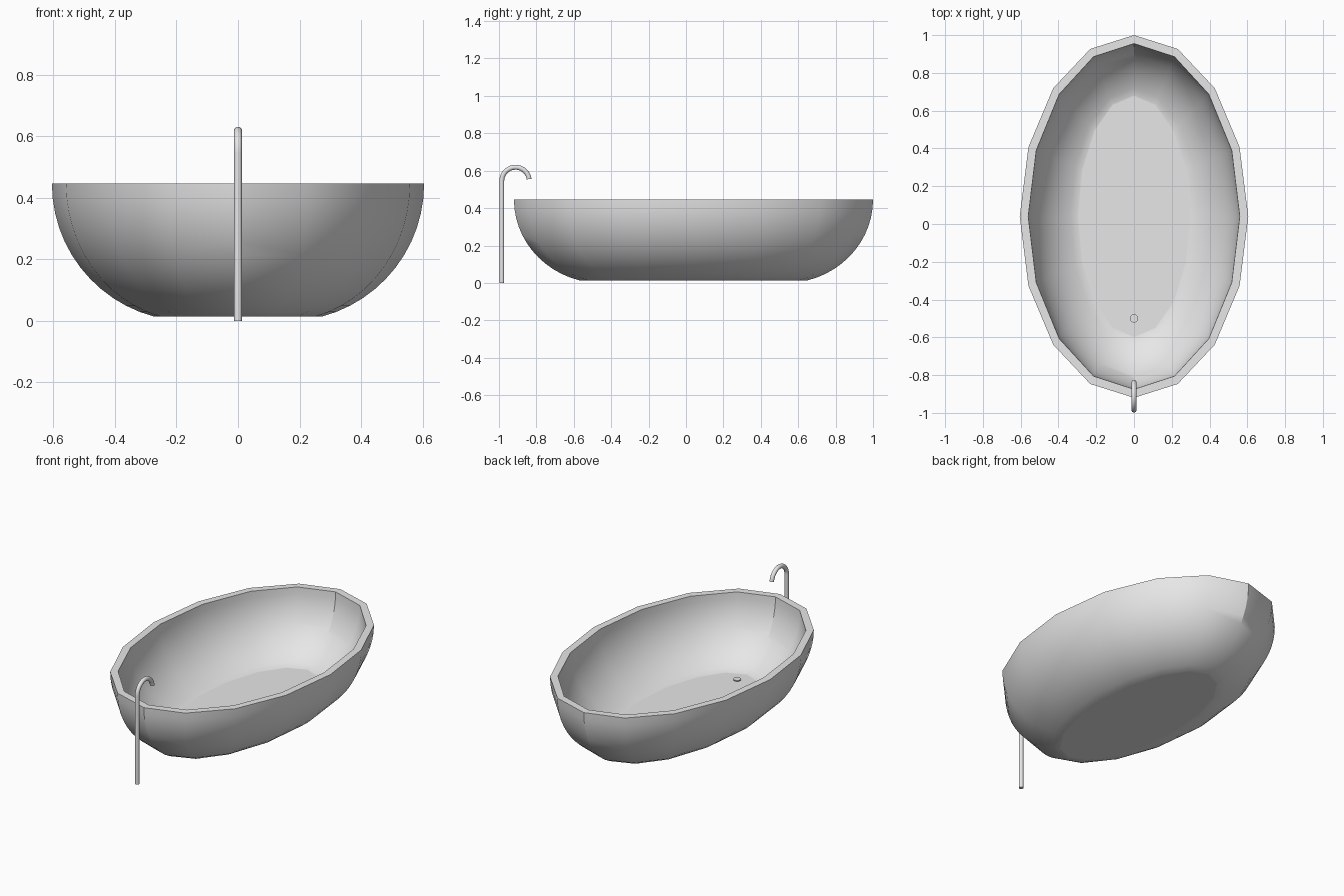
import bpy
import bmesh
import math

cube = bpy.data.objects.get("Cube")
if cube:
    bpy.data.objects.remove(cube, do_unlink=True)

grey = bpy.data.materials.new("light_grey")
grey.use_nodes = True
grey.diffuse_color = (0.8, 0.8, 0.8, 1)
grey.node_tree.nodes["Principled BSDF"].inputs["Base Color"].default_value = (0.8, 0.8, 0.8, 1)

SIDES = 16
HALF_X, HALF_Y, MID_Y, RIM_Z = 0.605, 0.96, 0.04, 0.446
WALL = 0.045


def loft(name, rings, sides, close_start=True):
    """Skin a list of rings of points and cap the ends."""
    bm = bmesh.new()
    loops = [[bm.verts.new(p) for p in ring] for ring in rings]
    for a, b in zip(loops, loops[1:]):
        for i in range(sides):
            j = (i + 1) % sides
            bm.faces.new((a[i], a[j], b[j], b[i]))
    bm.faces.new(loops[-1])
    if close_start:
        bm.faces.new(loops[0])
    bmesh.ops.recalc_face_normals(bm, faces=bm.faces)
    mesh = bpy.data.meshes.new(name)
    bm.to_mesh(mesh)
    bm.free()
    obj = bpy.data.objects.new(name, mesh)
    bpy.context.collection.objects.link(obj)
    mesh.materials.append(grey)
    bpy.ops.object.select_all(action='DESELECT')
    obj.select_set(True)
    bpy.context.view_layer.objects.active = obj
    bpy.ops.object.shade_smooth_by_angle(angle=math.radians(30))
    return obj


def oval(inset_x, inset_y, z):
    """Oval ring with a point at each end of the tub."""
    return [((HALF_X - inset_x) * math.sin(a), MID_Y + (HALF_Y - inset_y) * math.cos(a), z)
            for a in (2 * math.pi * i / SIDES for i in range(SIDES))]


def shell(wall, radius, depth, steps=12):
    """Rings of a rounded bowl from the rim down to its flat floor."""
    end = math.asin(depth / radius)
    rings = []
    for k in range(steps + 1):
        t = end * k / steps
        d = radius * (1 - math.cos(t))
        rings.append(oval(wall + d, wall + 1.05 * d, RIM_Z - radius * math.sin(t)))
    # narrow ring keeps the floor flat under smooth shading
    rings.append(oval(wall + d + 0.006, wall + 1.05 * d + 0.006, RIM_Z - depth))
    return rings


# Tub: outer shell, flat rim and inner bowl in one skin
outer = shell(0, 0.447, 0.432)
inner = shell(WALL, 0.402, 0.376)
loft("bathtub", outer[::-1] + inner, SIDES)

# Floor-standing tap: upright pipe bent over into a hook
PIPE, BEND, TAP_Y, BEND_Z = 0.013, 0.0735, -0.9115, 0.545
path = [(TAP_Y - BEND, 0.0, 0.0)]
for k in range(19):
    t = math.radians(172) * k / 18
    path.append((TAP_Y - BEND * math.cos(t), BEND_Z + BEND * math.sin(t), t))
pipe_rings = []
for y, z, t in path:
    ring = []
    for i in range(16):
        a = 2 * math.pi * i / 16
        out = PIPE * math.cos(a)
        ring.append((PIPE * math.sin(a), y - out * math.cos(t), z + out * math.sin(t)))
    pipe_rings.append(ring)
loft("floor_tap", pipe_rings, 16)

# Drain plug: small cap on a short stem
FLOOR_Z = RIM_Z - 0.376
drain_profile = [(0.012, -0.01), (0.012, 0.006), (0.022, 0.006), (0.022, 0.012)]
loft("drain_plug",
     [[(r * math.cos(2 * math.pi * i / 16), -0.5 + r * math.sin(2 * math.pi * i / 16), FLOOR_Z + h)
       for i in range(16)] for r, h in drain_profile], 16)
